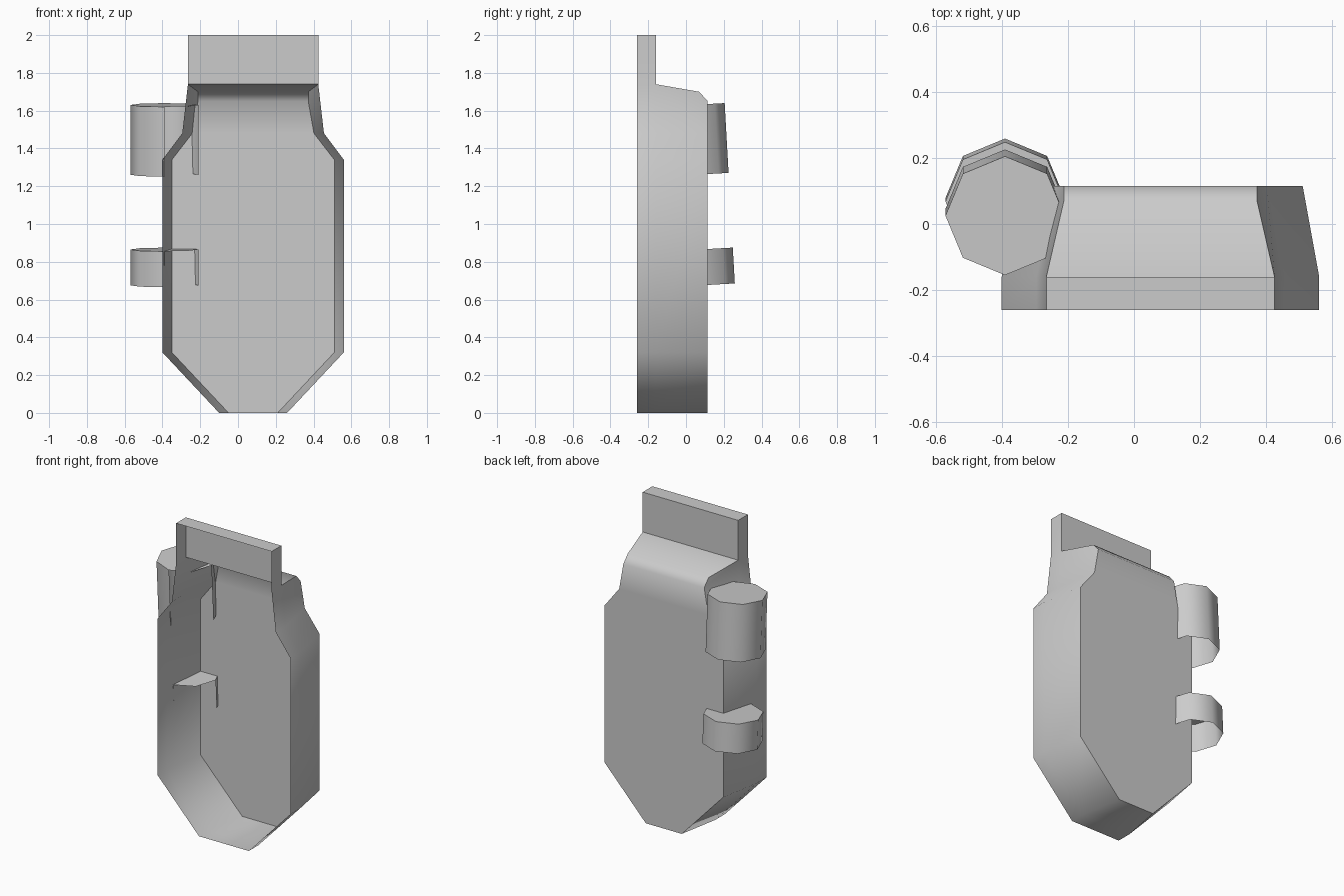
import bpy, bmesh, math
from mathutils import Matrix

if "Cube" in bpy.data.objects:
    bpy.data.objects.remove(bpy.data.objects["Cube"])

CX = 0.08  # symmetry plane of the tray


def finish(bm, name, angle):
    bmesh.ops.recalc_face_normals(bm, faces=bm.faces)
    mesh = bpy.data.meshes.new(name)
    bm.to_mesh(mesh)
    bm.free()
    obj = bpy.data.objects.new(name, mesh)
    bpy.context.collection.objects.link(obj)
    bpy.ops.object.select_all(action='DESELECT')
    obj.select_set(True)
    bpy.context.view_layer.objects.active = obj
    bpy.ops.object.shade_smooth_by_angle(angle=math.radians(angle))
    return obj


def ring(bm, points):
    """Right-hand points (half width, y, z) going up, then mirrored going down."""
    right = [bm.verts.new((CX + h, y, z)) for h, y, z in points]
    left = [bm.verts.new((CX - h, y, z)) for h, y, z in points]
    return right, left


# Tray body: thin open-fronted shell with tapered walls, shoulder and top tab
rim = [(0.18, 0), (0.48, 0.32), (0.48, 1.34), (0.375, 1.48), (0.345, 1.74), (0.345, 2.0)]
back = [(0.13, 0.115, 0), (0.43, 0.115, 0.32), (0.43, 0.115, 1.34),
        (0.322, 0.115, 1.48), (0.292, 0.115, 1.65), (0.292, 0.07, 1.70)]
bm = bmesh.new()
F = ring(bm, [(h, -0.26, z) for h, z in rim])
M = ring(bm, [(h, -0.16, z) for h, z in rim])
B = ring(bm, back)
for f, m, b in zip(F, M, B):
    for i in range(5):
        bm.faces.new((f[i], f[i + 1], m[i + 1], m[i]))
    for i in range(3):
        bm.faces.new((m[i], m[i + 1], b[i + 1], b[i]))
    bm.faces.new((m[3], m[4], b[5], b[4], b[3]))


def bridge(a, i, b, j):
    bm.faces.new((a[0][i], a[1][i], b[1][j], b[0][j]))


bridge(F, 0, M, 0)   # bottom
bridge(M, 0, B, 0)
bridge(F, 5, M, 5)   # tab top
bridge(M, 5, M, 4)   # tab back
bridge(M, 4, B, 5)   # shoulder
bridge(B, 5, B, 4)   # shoulder bevel
bm.faces.new(B[0][:5] + B[1][:5][::-1])  # back panel
finish(bm, "tray_body", 50)


# Side clips: tilted octagonal cap with a strap around three quarters of it
def clip(name, y, z, height, r=0.18):
    bm = bmesh.new()
    angles = [math.radians(45 * i) for i in range(8)]
    top = [bm.verts.new((r * math.cos(a), r * math.sin(a), 0)) for a in angles]
    low = [bm.verts.new((v.co.x, v.co.y, -height)) for v in top[:7]]
    bm.faces.new(top)
    for i in range(6):
        bm.faces.new((top[i], low[i], low[i + 1], top[i + 1]))
    bm.transform(Matrix.Translation((-0.39, y, z)) @ Matrix.Rotation(math.radians(3.2), 4, 'X'))
    finish(bm, name, 50)


clip("upper_clip", 0.025, 1.63, 0.37)
clip("lower_clip", 0.068, 0.865, 0.19)
